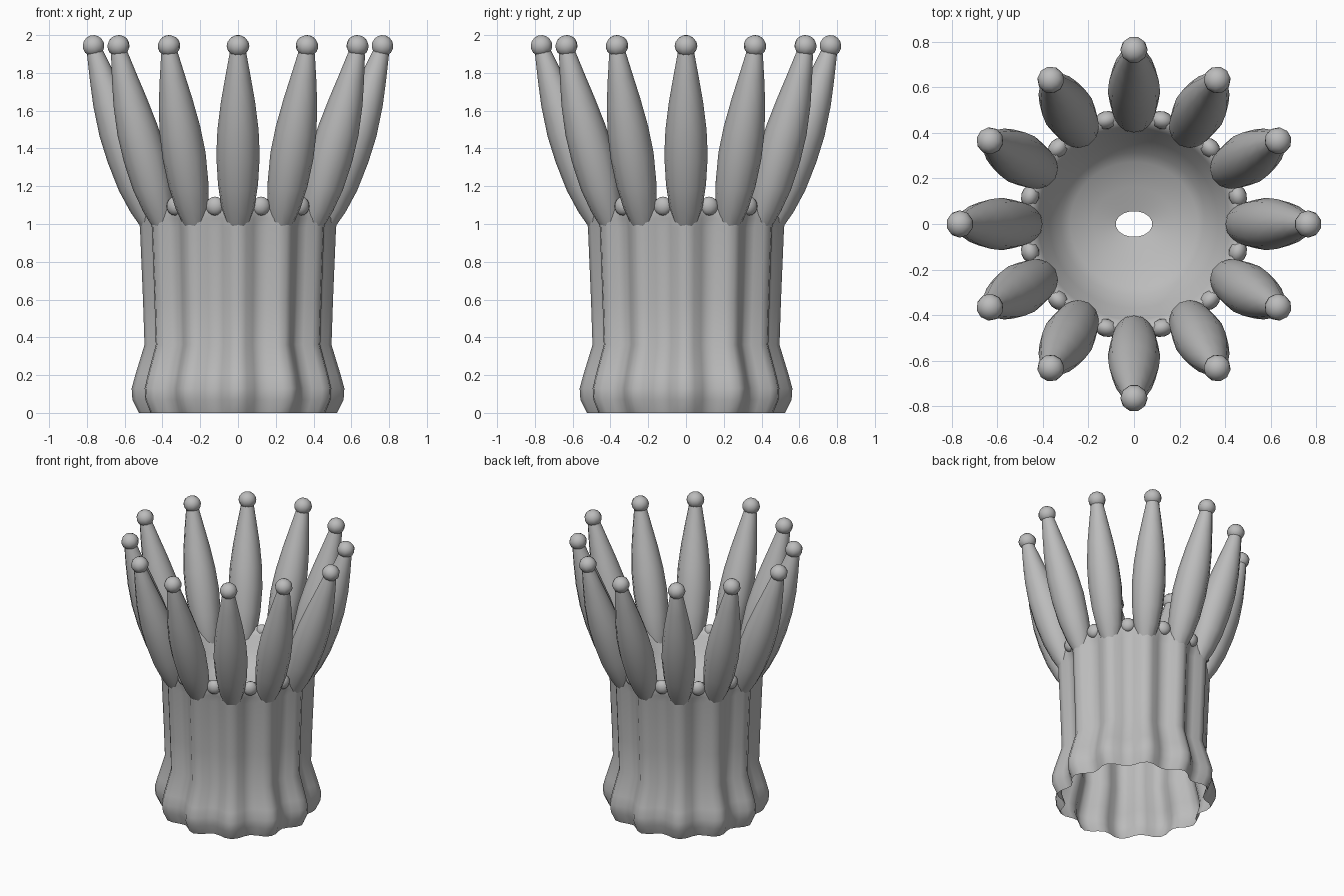
import bpy, bmesh, math
from mathutils import Vector

cube = bpy.data.objects.get("Cube")
if cube:
    bpy.data.objects.remove(cube, do_unlink=True)

ARMS = 12
SEGMENTS = ARMS * 6

grey = bpy.data.materials.new("plain_grey")
grey.use_nodes = True
grey.diffuse_color = (0.5, 0.5, 0.5, 1)
grey.node_tree.nodes["Principled BSDF"].inputs["Base Color"].default_value = (0.5, 0.5, 0.5, 1)


def finish(name, bm):
    """Turn a bmesh into a smooth grey object."""
    bmesh.ops.recalc_face_normals(bm, faces=bm.faces)
    mesh = bpy.data.meshes.new(name)
    bm.to_mesh(mesh)
    bm.free()
    mesh.materials.append(grey)
    mesh.shade_smooth()
    obj = bpy.data.objects.new(name, mesh)
    bpy.context.collection.objects.link(obj)
    return obj


def bridge(bm, rings):
    """Join consecutive closed rings of vertices with quads."""
    for a, b in zip(rings, rings[1:]):
        n = len(a)
        for i in range(n):
            j = (i + 1) % n
            bm.faces.new((a[i], a[j], b[j], b[i]))


# Ribbed column, rolled rim and inner funnel: (radius, height, rib depth, y stretch)
profile = [
    (0.495, 0.0, 0.03, 1), (0.523, 0.07, 0.036, 1), (0.527, 0.13, 0.036, 1),
    (0.51, 0.2, 0.034, 1), (0.465, 0.36, 0.03, 1), (0.473, 0.6, 0.03, 1),
    (0.487, 0.98, 0.032, 1), (0.497, 1.03, 0.03, 1), (0.50, 1.08, 0.02, 1),
    (0.485, 1.125, 0.005, 1), (0.455, 1.13, 0, 1), (0.42, 1.08, 0, 1),
    (0.37, 0.99, 0, 1), (0.32, 0.92, 0, 0.98), (0.28, 0.89, 0, 0.97),
    (0.18, 0.85, 0, 0.9), (0.08, 0.82, 0, 0.7),
]
bm = bmesh.new()
rings = []
for r, z, rib, stretch in profile:
    ring = []
    for i in range(SEGMENTS):
        a = math.tau * i / SEGMENTS
        rad = r + rib * math.cos(ARMS * a)
        ring.append(bm.verts.new((rad * math.cos(a), rad * math.sin(a) * stretch, z)))
    rings.append(ring)
bridge(bm, rings)
finish("ribbed_column", bm)

# Tapered arm, leaning outwards: (distance from axis, height, thickness)
path = [
    (0.455, 1.0, 0.06), (0.485, 1.09, 0.088), (0.53, 1.21, 0.106),
    (0.58, 1.36, 0.115), (0.63, 1.5, 0.109), (0.68, 1.65, 0.09),
    (0.72, 1.78, 0.067), (0.755, 1.9, 0.045), (0.765, 1.94, 0.035),
]
SIDES = 12
for k in range(ARMS):
    turn = math.tau * k / ARMS
    out = Vector((math.cos(turn), math.sin(turn), 0))
    side = Vector((-out.y, out.x, 0))
    up = Vector((0, 0, 1))
    reach = 1 if k % 3 == 0 else 0.955
    bm = bmesh.new()
    rings = []
    for n, (r, z, thick) in enumerate(path):
        # Gradually shorten the reach of the diagonal arms towards the tip
        lean = 1 + (reach - 1) * n / (len(path) - 1)
        r0, z0, _ = path[max(n - 1, 0)]
        r1, z1, _ = path[min(n + 1, len(path) - 1)]
        along = (out * (r1 - r0) + up * (z1 - z0)).normalized()
        across = side.cross(along)
        centre = out * r * lean + up * z
        ring = []
        for i in range(SIDES):
            t = math.tau * i / SIDES
            ring.append(bm.verts.new(centre + thick * (side * math.cos(t) + across * math.sin(t))))
        rings.append(ring)
    bridge(bm, rings)
    finish(f"arm_{k + 1}", bm)

    # Slightly flattened ball on the tip
    tip_r, tip_z, _ = path[-1]
    bm = bmesh.new()
    bmesh.ops.create_uvsphere(bm, u_segments=10, v_segments=8, radius=0.06)
    ball = finish(f"arm_tip_{k + 1}", bm)
    ball.location = out * (tip_r * reach) + up * (tip_z + 0.003)
    ball.rotation_euler = (0, 0.3, turn)
    ball.scale = (1, 1, 0.95)

    # Small swelling on the rim between neighbouring arms
    mid = turn + math.pi / ARMS
    bm = bmesh.new()
    bmesh.ops.create_uvsphere(bm, u_segments=12, v_segments=8, radius=0.05)
    web = finish(f"rim_bump_{k + 1}", bm)
    web.location = (0.472 * math.cos(mid), 0.472 * math.sin(mid), 1.095)
    web.rotation_euler = (0, 0, mid)
    web.scale = (0.8, 1, 1)
